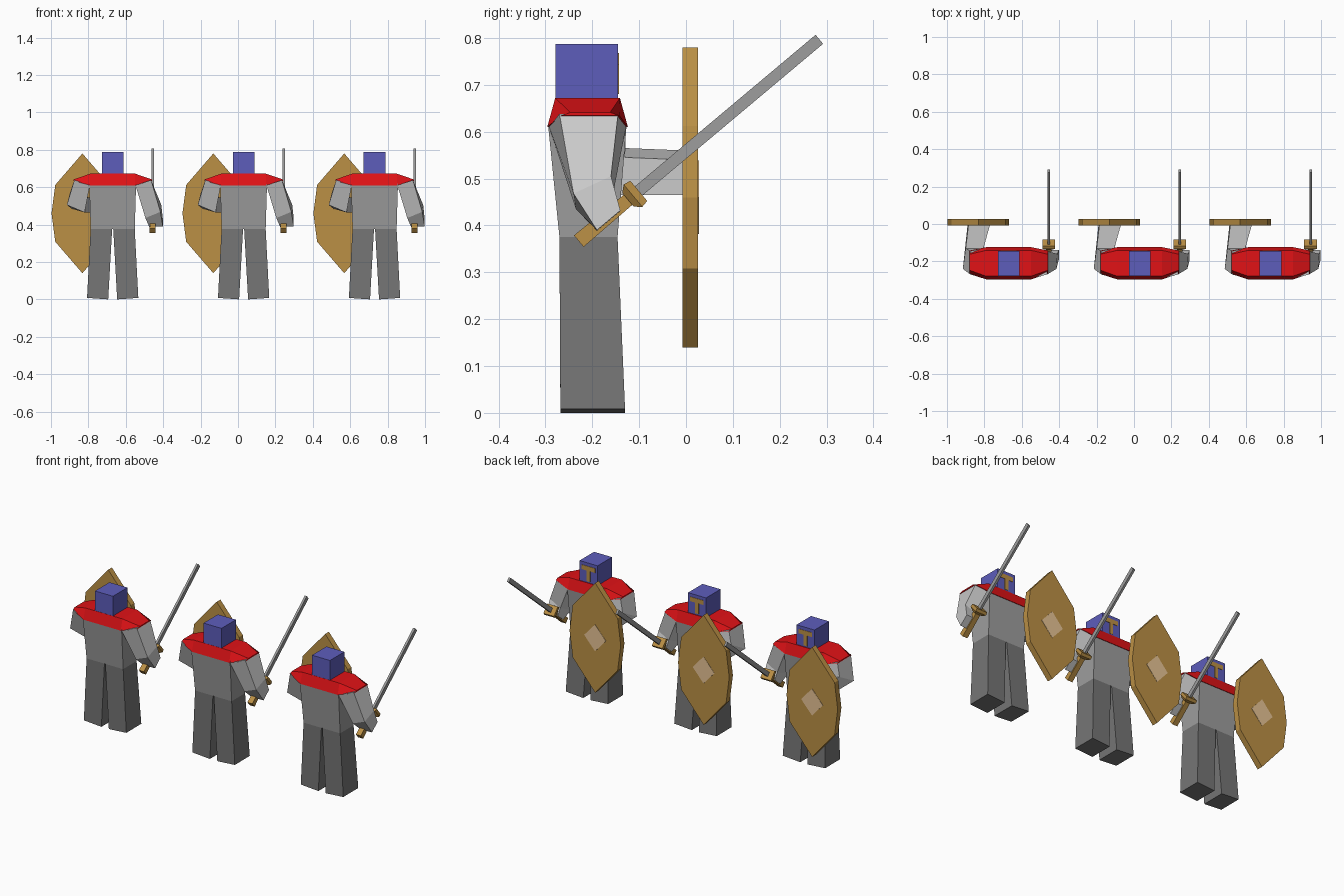
import bpy, bmesh
from math import radians
from mathutils import Matrix, Vector

if "Cube" in bpy.data.objects:
    bpy.data.objects.remove(bpy.data.objects["Cube"])

CX, CY = 0.03, -0.21      # body axis of the middle figure
STEP = 0.70               # spacing of the figures


def material(name, r, g, b):
    m = bpy.data.materials.new(name)
    m.diffuse_color = (r, g, b, 1)
    m.use_nodes = True
    m.node_tree.nodes["Principled BSDF"].inputs["Base Color"].default_value = m.diffuse_color
    return m


STEEL = material("steel", 0.34, 0.34, 0.34)
CLOTH = material("dark_cloth", 0.18, 0.18, 0.18)
RED = material("red", 0.75, 0.006, 0.008)
BLUE = material("blue", 0.11, 0.11, 0.5)
BROWN = material("brown", 0.5, 0.28, 0.06)
TAN = material("tan", 0.8, 0.55, 0.3)


def loft(name, sections, mat=None):
    """Skin matching loops of points, cap the ends, and repeat for every figure."""
    bm = bmesh.new()
    rings = [[bm.verts.new(p) for p in s] for s in sections]
    n = len(rings[0])
    for a, b in zip(rings, rings[1:]):
        for i in range(n):
            j = (i + 1) % n
            bm.faces.new((a[i], a[j], b[j], b[i]))
    bm.faces.new(rings[0])
    bm.faces.new(rings[-1])
    bmesh.ops.recalc_face_normals(bm, faces=bm.faces)
    mesh = bpy.data.meshes.new(name)
    bm.to_mesh(mesh)
    bm.free()
    if mat:
        mesh.materials.append(mat)
    for k in (-1, 0, 1):
        ob = bpy.data.objects.new(name, mesh)
        ob.location.x = k * STEP
        bpy.context.collection.objects.link(ob)


def rect(x0, x1, y0, y1, z):
    return [(x0, y0, z), (x1, y0, z), (x1, y1, z), (x0, y1, z)]


def body(points):
    return [(x + CX, y, z) for x, y, z in points]


def plate(name, outline, y0, y1, mat):
    """Extrude an x-z outline along y."""
    loft(name, [[(x, y, z) for x, z in outline] for y in (y0, y1)], mat)


# helmet with T-shaped visor
loft("helmet", [rect(CX - .058, CX + .058, -.278, -.145, z) for z in (.66, .787)], BLUE)
tee = [(-.043, .768), (.043, .768), (.043, .742), (.011, .742),
       (.011, .68), (-.011, .68), (-.011, .742), (-.043, .742)]
plate("visor", [(x + CX, z) for x, z in tee], -.150, -.143, BROWN)

# torso
loft("torso", [body(rect(-.118, .118, -.27, -.146, .375)),
               body(rect(-.125, .125, -.294, -.127, .612)),
               body(rect(-.12, .12, -.278, -.145, .66))], STEEL)

# red shoulder mantle: cross-sections along x
loft("mantle", [body([(x, y0, zl), (x, y0 + d, zt), (x, y1 - d, zt), (x, y1, zl)])
                for x, y0, y1, d, zl, zt in (
                    (-.21, -.267, -.142, .02, .634, .641),
                    (-.12, -.296, -.124, .017, .61, .672),
                    (.12, -.296, -.124, .017, .61, .672),
                    (.21, -.267, -.142, .02, .634, .641))], RED)

# legs, mirrored
for side, s in (("left", -1), ("right", 1)):
    sole = [(.024, -.268, 0), (.137, -.268, .008), (.137, -.13, .008), (.024, -.13, 0)]
    hip = rect(.003, .118, -.27, -.146, .375)
    loft(side + "_leg", [body([(s * x, y, z) for x, y, z in ring]) for ring in (sole, hip)], CLOTH)

# arms: shoulder, elbow, hand
shoulder = [(.205, -.27, .638), (.205, -.145, .638), (.122, -.128, .61), (.122, -.292, .61)]
loft("sword_arm", [body(shoulder),
                   body([(.255, -.24, .468), (.26, -.16, .505), (.19, -.155, .47), (.175, -.235, .435)]),
                   body([(.268, -.19, .39), (.268, -.14, .432), (.195, -.14, .43), (.195, -.19, .388)])])
loft("shield_arm", [body([(-x, y, z) for x, y, z in shoulder]),
                    body([(-.245, -.24, .505), (-.23, -.13, .565), (-.135, -.13, .545), (-.15, -.22, .465)]),
                    body([(-.22, -.005, .485), (-.215, -.005, .56), (-.1, -.005, .54), (-.11, -.005, .465)])])

# shield with diamond boss
SX, SZ = -.132, .46
half = [(0, .32), (.145, .152), (.165, 0), (.145, -.152), (0, -.32)]
outline = half + [(-x, z) for x, z in half[3:0:-1]]
plate("shield", [(SX + x, SZ + z) for x, z in outline], -.008, .026, BROWN)
plate("shield_diamond", [(SX + .07 * a, SZ + .078 * b)
                         for a, b in ((0, 1), (1, 0), (0, -1), (-1, 0))], .02, .0275, TAN)

# sword: built along local z, tilted forward
tilt = Matrix.Translation((.244, -.11, .466)) @ Matrix.Rotation(radians(-50), 4, 'X')


def sword_part(name, levels, mat):
    loft(name, [[tilt @ Vector(p) for p in rect(-hx, hx, -hy, hy, z)] for hx, hy, z in levels], mat)


sword_part("blade", [(.0065, .0125, 0), (.0065, .0125, .515)], STEEL)
sword_part("guard", [(.022, .019, -.018), (.034, .031, -.004), (.034, .028, .012)], BROWN)
sword_part("grip", [(.016, .016, -.155), (.014, .014, -.012)], BROWN)
